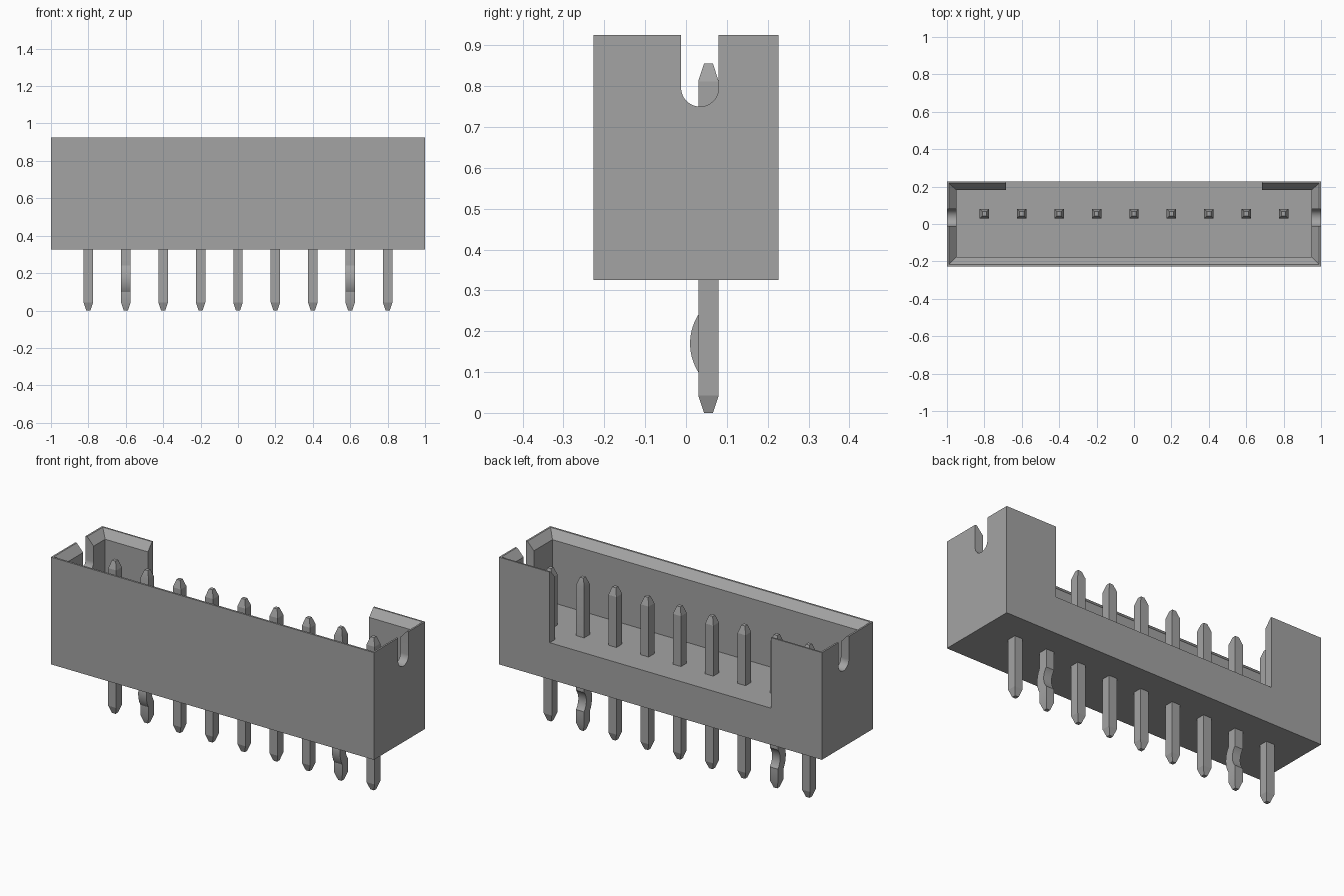
import bpy, bmesh, math

if "Cube" in bpy.data.objects:
    bpy.data.objects.remove(bpy.data.objects["Cube"], do_unlink=True)

grey = bpy.data.materials.new("plain grey")
grey.use_nodes = True
grey.diffuse_color = (0.37, 0.37, 0.37, 1)
grey.node_tree.nodes["Principled BSDF"].inputs["Base Color"].default_value = (0.37, 0.37, 0.37, 1)


def loft(name, rings):
    """Skin a stack of equal-length point rings and close both ends."""
    bm = bmesh.new()
    loops = [[bm.verts.new(p) for p in ring] for ring in rings]
    n = len(loops[0])
    for a, b in zip(loops, loops[1:]):
        for i in range(n):
            j = (i + 1) % n
            bm.faces.new((a[i], a[j], b[j], b[i]))
    bm.faces.new(loops[0])
    bm.faces.new(loops[-1])
    bmesh.ops.recalc_face_normals(bm, faces=bm.faces)
    mesh = bpy.data.meshes.new(name)
    bm.to_mesh(mesh)
    bm.free()
    mesh.materials.append(grey)
    obj = bpy.data.objects.new(name, mesh)
    bpy.context.collection.objects.link(obj)
    return obj


def rect(hx, y0, y1, z, cx=0):
    return [(cx - hx, y0, z), (cx + hx, y0, z), (cx + hx, y1, z), (cx - hx, y1, z)]


def select_only(obj):
    bpy.ops.object.select_all(action="DESELECT")
    obj.select_set(True)
    bpy.context.view_layer.objects.active = obj


def cut(obj, cutter):
    mod = obj.modifiers.new("cut", "BOOLEAN")
    mod.operation = "DIFFERENCE"
    mod.solver = "EXACT"
    mod.object = cutter
    select_only(obj)
    bpy.ops.object.modifier_apply(modifier=mod.name)
    bpy.data.objects.remove(cutter, do_unlink=True)


# Housing: block hollowed by a cavity with a flared rim
BASE, TOP, FLOOR, DEPTH = 0.325, 0.925, 0.53, 0.227
housing = loft("housing", [rect(1, -DEPTH, DEPTH, BASE), rect(1, -DEPTH, DEPTH, TOP)])
cut(housing, loft("cavity_cutter", [
    rect(0.95, -0.176, 0.182, FLOOR),
    rect(0.95, -0.176, 0.182, TOP - 0.043),
    rect(0.99, -0.216, 0.218, TOP),
    rect(0.99, -0.216, 0.218, TOP + 0.1)]))

# Wide opening in the back wall, level with the cavity floor
cut(housing, loft("window_cutter", [rect(0.685, 0.1, 0.4, FLOOR), rect(0.685, 0.1, 0.4, 1.1)]))

# Round-bottomed notch through both end walls
R, NY, NZ = 0.046, 0.034, 0.796
profile = [(NY + R, 1.1), (NY - R, 1.1)]
profile += [(NY - R * math.cos(t * math.pi / 24), NZ - R * math.sin(t * math.pi / 24)) for t in range(25)]
cut(housing, loft("notch_cutter", [[(x, y, z) for y, z in profile] for x in (-1.2, 1.2)]))
select_only(housing)
bpy.ops.object.shade_smooth_by_angle(angle=math.radians(25))

# Pins: square posts with tapered ends, two of them with a kinked tail
PY, HALF, TIP, KINK = 0.055, 0.025, 0.011, 0.17
ARC_Y, ARC_OUT, ARC_IN = 0.1425, 0.1325, 0.0825


def arc_y(radius, dz, limit):
    return min(limit, ARC_Y - math.sqrt(max(radius ** 2 - dz ** 2, 0)))


def pin(name, x, kinked):
    rings = [rect(TIP, PY - TIP, PY + TIP, 0, x), rect(HALF, PY - HALF, PY + HALF, 0.042, x)]
    if kinked:
        for i in range(-13, 14):
            dz = 0.07 * i / 13
            rings.append(rect(HALF, arc_y(ARC_OUT, dz, PY - HALF),
                              arc_y(ARC_IN, dz, PY + HALF), KINK + dz, x))
    rings += [rect(HALF, PY - HALF, PY + HALF, 0.812, x), rect(TIP, PY - TIP, PY + TIP, 0.855, x)]
    obj = loft(name, rings)
    if kinked:
        select_only(obj)
        bpy.ops.object.shade_smooth_by_angle(angle=math.radians(20))


for i in range(9):
    pin(f"pin_{i + 1}", -0.8 + 0.2 * i, i in (1, 7))
